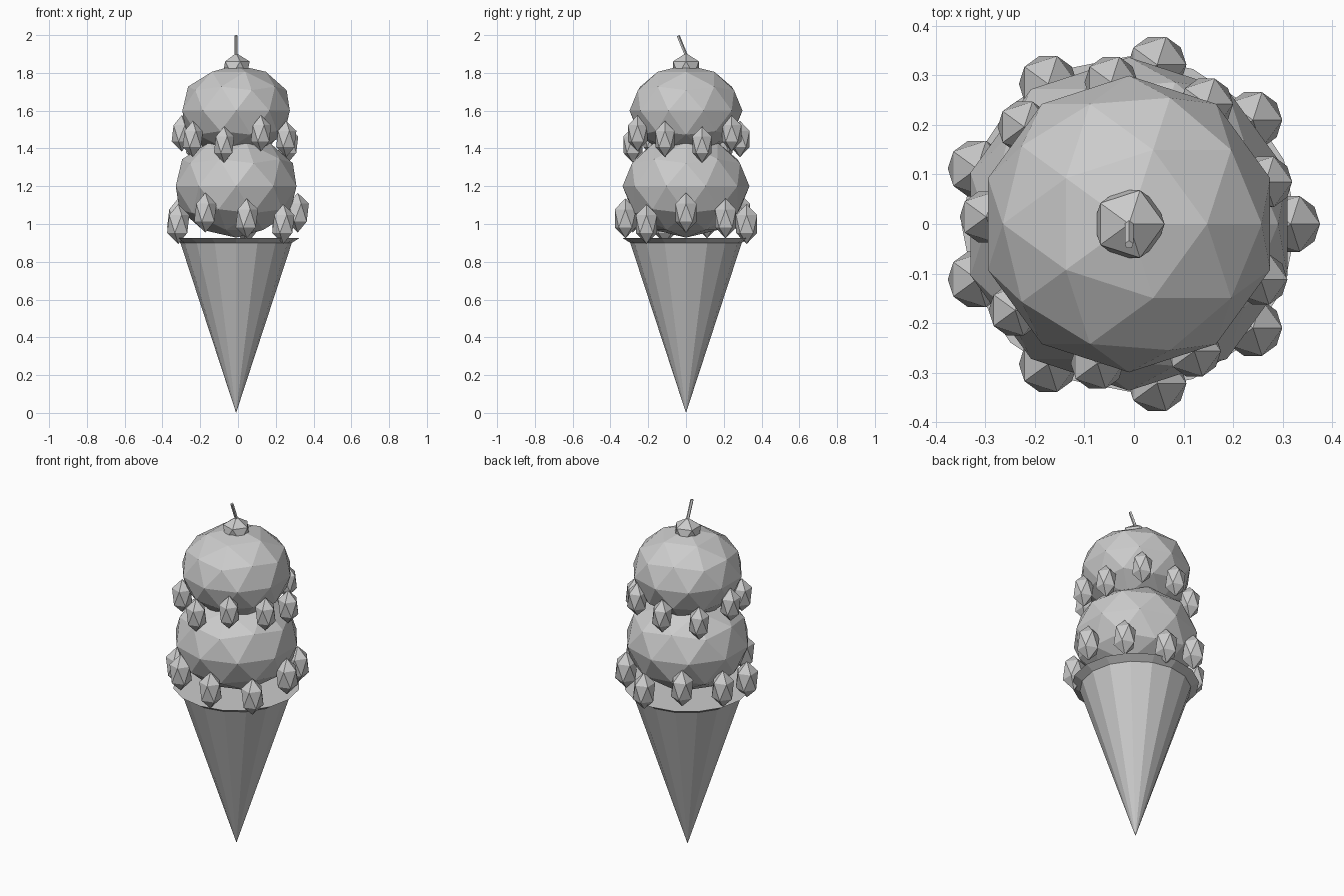
import bpy, bmesh, math
from mathutils import Matrix, Vector

cube = bpy.data.objects.get("Cube")
if cube:
    bpy.data.objects.remove(cube, do_unlink=True)

AXIS_X = -0.01  # vertical axis shared by all parts

grey = bpy.data.materials.new("plain_grey")
grey.use_nodes = True
grey.diffuse_color = (0.6, 0.6, 0.6, 1)
grey.node_tree.nodes["Principled BSDF"].inputs["Base Color"].default_value = (0.6, 0.6, 0.6, 1)


def finish(name, bm, location):
    mesh = bpy.data.meshes.new(name)
    bmesh.ops.recalc_face_normals(bm, faces=bm.faces)
    bm.to_mesh(mesh)
    bm.free()
    mesh.materials.append(grey)
    obj = bpy.data.objects.new(name, mesh)
    obj.location = location
    bpy.context.collection.objects.link(obj)
    return obj


def ball(name, location, radius, stretch, detail):
    """Faceted ball, squashed or stretched along z."""
    bm = bmesh.new()
    bmesh.ops.create_icosphere(bm, subdivisions=detail, radius=radius)
    bmesh.ops.scale(bm, vec=(1, 1, stretch), verts=bm.verts)
    return finish(name, bm, location)


def drip_ring(name, count, ring_radius, start, radius, top_z, shift):
    """Ring of drips hanging at three repeating heights."""
    for i in range(count):
        a = start + i * math.tau / count
        z = top_z - 0.03 * ((i + shift) % 3)
        at = (AXIS_X + ring_radius * math.cos(a), ring_radius * math.sin(a), z)
        ball(f"{name}_{i + 1}", at, radius, 1.6, 1)


# Cone body with a flared lip and a flat top
SIDES = 16
bm = bmesh.new()
tip = bm.verts.new((0, 0, 0))
rings = []
for radius, z in ((0.295, 0.9), (0.338, 0.927)):
    rings.append([bm.verts.new((radius * math.cos(i * math.tau / SIDES),
                                radius * math.sin(i * math.tau / SIDES), z))
                  for i in range(SIDES)])
low, high = rings
for i in range(SIDES):
    j = (i + 1) % SIDES
    bm.faces.new((tip, low[j], low[i]))
    bm.faces.new((low[i], low[j], high[j], high[i]))
bm.faces.new(high)
finish("cone", bm, (AXIS_X, 0, 0))

# Scoops and their drips
ball("lower_scoop", (AXIS_X, 0, 1.2), 0.336, 0.81, 2)
ball("upper_scoop", (AXIS_X, 0, 1.6), 0.299, 0.81, 2)
drip_ring("lower_drip", 9, 0.326, 0, 0.066, 1.06, 0)
drip_ring("upper_drip", 9, 0.288, 0.3, 0.06, 1.48, 2)

# Cherry and its leaning stem
ball("cherry", (AXIS_X, 0, 1.825), 0.08, 1, 1)
base, end = Vector((0, 0.01, 1.87)), Vector((0, -0.042, 1.997))
lean = end - base
bm = bmesh.new()
bmesh.ops.create_cone(bm, cap_ends=True, segments=5, radius1=0.009, radius2=0.009,
                      depth=lean.length,
                      matrix=Matrix.Translation((base + end) / 2)
                      @ lean.to_track_quat("Z", "Y").to_matrix().to_4x4())
finish("cherry_stem", bm, (AXIS_X, 0, 0))
